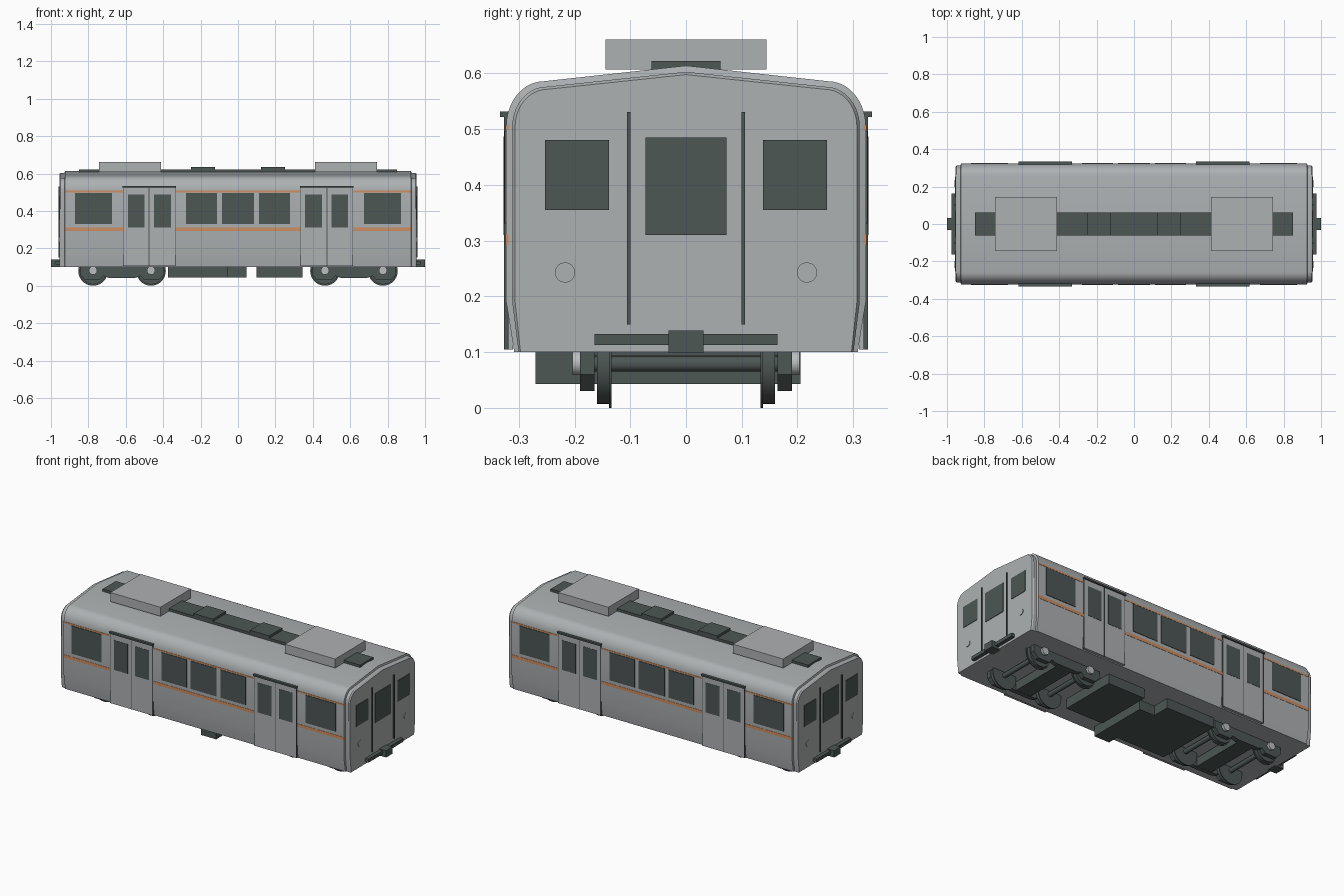
import bpy, bmesh, math
from mathutils import Matrix, Vector

if "Cube" in bpy.data.objects:
    bpy.data.objects.remove(bpy.data.objects["Cube"])

def material(name, rgb):
    m = bpy.data.materials.new(name)
    m.diffuse_color = (*rgb, 1)
    m.use_nodes = True
    m.node_tree.nodes["Principled BSDF"].inputs["Base Color"].default_value = m.diffuse_color
    return m

GREY = material("body grey", (0.42, 0.44, 0.45))
DARK = material("dark slate", (0.075, 0.095, 0.09))
ORANGE = material("stripe orange", (0.62, 0.27, 0.12))
LIGHT = material("hub light grey", (0.5, 0.52, 0.53))

def finish(bm, name, mat, smooth=False):
    bmesh.ops.recalc_face_normals(bm, faces=bm.faces)
    me = bpy.data.meshes.new(name)
    bm.to_mesh(me)
    bm.free()
    me.materials.append(mat)
    ob = bpy.data.objects.new(name, me)
    bpy.context.collection.objects.link(ob)
    if smooth:
        bpy.ops.object.select_all(action='DESELECT')
        ob.select_set(True)
        bpy.context.view_layer.objects.active = ob
        bpy.ops.object.shade_smooth_by_angle(angle=math.radians(30))
    return ob

def boxes(name, mat, specs):
    """Each spec is (x0, x1, y0, y1, z0, z1)."""
    bm = bmesh.new()
    for x0, x1, y0, y1, z0, z1 in specs:
        centre = Vector((x0 + x1, y0 + y1, z0 + z1)) / 2
        size = (abs(x1 - x0), abs(y1 - y0), z1 - z0, 1)
        bmesh.ops.create_cube(bm, size=1, matrix=Matrix.Translation(centre) @ Matrix.Diagonal(size))
    return finish(bm, name, mat)

def cylinders(name, mat, specs, axis='Y', segments=32):
    """Each spec is (x, y, z, radius, length)."""
    bm = bmesh.new()
    turn = Matrix.Rotation(math.pi / 2, 4, 'X' if axis == 'Y' else 'Y')
    for x, y, z, r, length in specs:
        bmesh.ops.create_cone(bm, cap_ends=True, segments=segments, radius1=r, radius2=r,
                              depth=length, matrix=Matrix.Translation((x, y, z)) @ turn)
    return finish(bm, name, mat, True)

def mirror(specs, axis):
    """Add copies of the box specs mirrored across x (0) or y (1)."""
    out = list(specs)
    for s in specs:
        t = list(s)
        t[2 * axis], t[2 * axis + 1] = -s[2 * axis + 1], -s[2 * axis]
        out.append(tuple(t))
    return out

def both(specs):
    return mirror(mirror(specs, 0), 1)

# Car body: cross-section lofted along x, stepping in at both ends
def section(d):
    half = [(0.308 - d * 0.7, 0.1), (0.3225 - d, 0.19), (0.3225 - d, 0.505)]
    for i in range(1, 11):
        a = math.pi / 2 * i / 10
        half.append((0.2555 - d * 0.4 + (0.067 - d * 0.6) * math.cos(a),
                     0.505 + (0.081 - d * 0.9) * math.sin(a)))
    return half + [(0, 0.614 - d)] + [(-y, z) for y, z in reversed(half)]

bm = bmesh.new()
rings = [[bm.verts.new((x, y, z)) for y, z in section(d)] for x, d in
         [(-0.955, 0.016), (-0.948, 0.011), (-0.928, 0.011), (-0.925, 0),
          (0.925, 0), (0.928, 0.011), (0.948, 0.011), (0.955, 0.016)]]
for a, b in zip(rings, rings[1:]):
    for i in range(len(a)):
        j = (i + 1) % len(a)
        bm.faces.new((a[i], a[j], b[j], b[i]))
bm.faces.new(rings[0])
bm.faces.new(rings[-1])
finish(bm, "car_body", GREY, True)

# Side doors, their windows, seams and rails
boxes("door_leaves", GREY, both([(0.337, 0.4745, 0.31, 0.326, 0.105, 0.525),
                                 (0.4765, 0.613, 0.31, 0.326, 0.105, 0.525)]))
boxes("door_seams", DARK, both([(x - 0.002, x + 0.002, 0.318, 0.3265, 0.105, 0.525)
                                for x in (0.336, 0.4755, 0.614)]))
boxes("door_windows", DARK, both([(0.359, 0.45, 0.32, 0.3275, 0.31, 0.487),
                                  (0.499, 0.589, 0.32, 0.3275, 0.31, 0.487)]))
boxes("door_rails", DARK, both([(0.332, 0.618, 0.312, 0.334, 0.522, 0.532)]))

# Side windows
boxes("side_windows", DARK, both([(0.674, 0.872, 0.318, 0.3255, 0.331, 0.497),
                                  (0.112, 0.278, 0.318, 0.3255, 0.331, 0.497)]))
boxes("middle_windows", DARK, mirror([(-0.086, 0.085, 0.318, 0.3255, 0.331, 0.497)], 1))

# Orange stripes, broken by the doors
stripes = []
for z0, z1 in ((0.293, 0.311), (0.499, 0.508)):
    stripes += both([(0.616, 0.926, 0.316, 0.324, z0, z1)])
    stripes += mirror([(-0.334, 0.334, 0.316, 0.324, z0, z1)], 1)
boxes("side_stripes", ORANGE, stripes)

# End windows, grab bars, lamps
boxes("end_windows", DARK, both([(0.952, 0.958, 0.138, 0.253, 0.355, 0.481)]) +
      mirror([(0.952, 0.958, -0.073, 0.073, 0.31, 0.485)], 0))
boxes("end_bars", DARK, both([(0.952, 0.961, 0.1, 0.106, 0.15, 0.531)]))
cylinders("end_lamps", GREY, [(sx * 0.955, sy * 0.217, 0.243, 0.018, 0.008)
                              for sx in (-1, 1) for sy in (-1, 1)], 'X')

# Bumper beams and couplers
boxes("bumper_beams", DARK, mirror([(0.95, 0.977, -0.164, 0.164, 0.113, 0.133)], 0))
boxes("couplers", DARK, mirror([(0.94, 1.0, -0.031, 0.031, 0.099, 0.139)], 0))

# Roof equipment
boxes("roof_units", GREY, mirror([(0.412, 0.742, -0.144, 0.144, 0.607, 0.661)], 0))
boxes("roof_walkway", DARK, [(-0.85, 0.85, -0.062, 0.062, 0.605, 0.622)])
boxes("roof_vents", DARK, mirror([(0.123, 0.25, -0.062, 0.062, 0.61, 0.636)], 0))

# Underfloor equipment boxes
boxes("underfloor_boxes", DARK, [(-0.375, -0.055, -0.205, 0.205, 0.043, 0.102),
                                 (-0.055, 0.045, -0.27, 0.1, 0.043, 0.102),
                                 (0.1, 0.345, -0.14, 0.205, 0.043, 0.102)])

# Bogies: wheels, axles, hubs, side frames
axles = [s * (0.62 + d) for s in (-1, 1) for d in (-0.155, 0.155)]
sides = [(x, s) for x in axles for s in (-1, 1)]
cylinders("wheel_treads", DARK, [(x, s * 0.147, 0.079, 0.072, 0.025) for x, s in sides])
cylinders("wheel_flanges", DARK, [(x, s * 0.136, 0.079, 0.079, 0.005) for x, s in sides])
cylinders("axles", DARK, [(x, 0, 0.079, 0.014, 0.37) for x in axles], segments=20)
cylinders("axle_hubs", LIGHT, [(x, s * 0.19, 0.081, 0.022, 0.028) for x, s in sides], segments=20)

outline = [(-0.225, 0.1), (-0.225, 0.06), (-0.195, 0.03), (-0.12, 0.03), (-0.1, 0.052), (-0.07, 0.042),
           (0.07, 0.042), (0.1, 0.052), (0.12, 0.03), (0.195, 0.03), (0.225, 0.06), (0.225, 0.1)]
bm = bmesh.new()
for cx in (-0.62, 0.62):
    for s in (-1, 1):
        face = bm.faces.new([bm.verts.new((cx + x, s * 0.164, z)) for x, z in outline])
        new = bmesh.ops.extrude_face_region(bm, geom=[face], use_keep_orig=True)["geom"]
        bmesh.ops.translate(bm, vec=(0, s * 0.026, 0),
                            verts=[v for v in new if isinstance(v, bmesh.types.BMVert)])
finish(bm, "bogie_side_frames", DARK)
boxes("bogie_bolsters", DARK, mirror([(0.57, 0.67, -0.17, 0.17, 0.043, 0.095)], 0))
